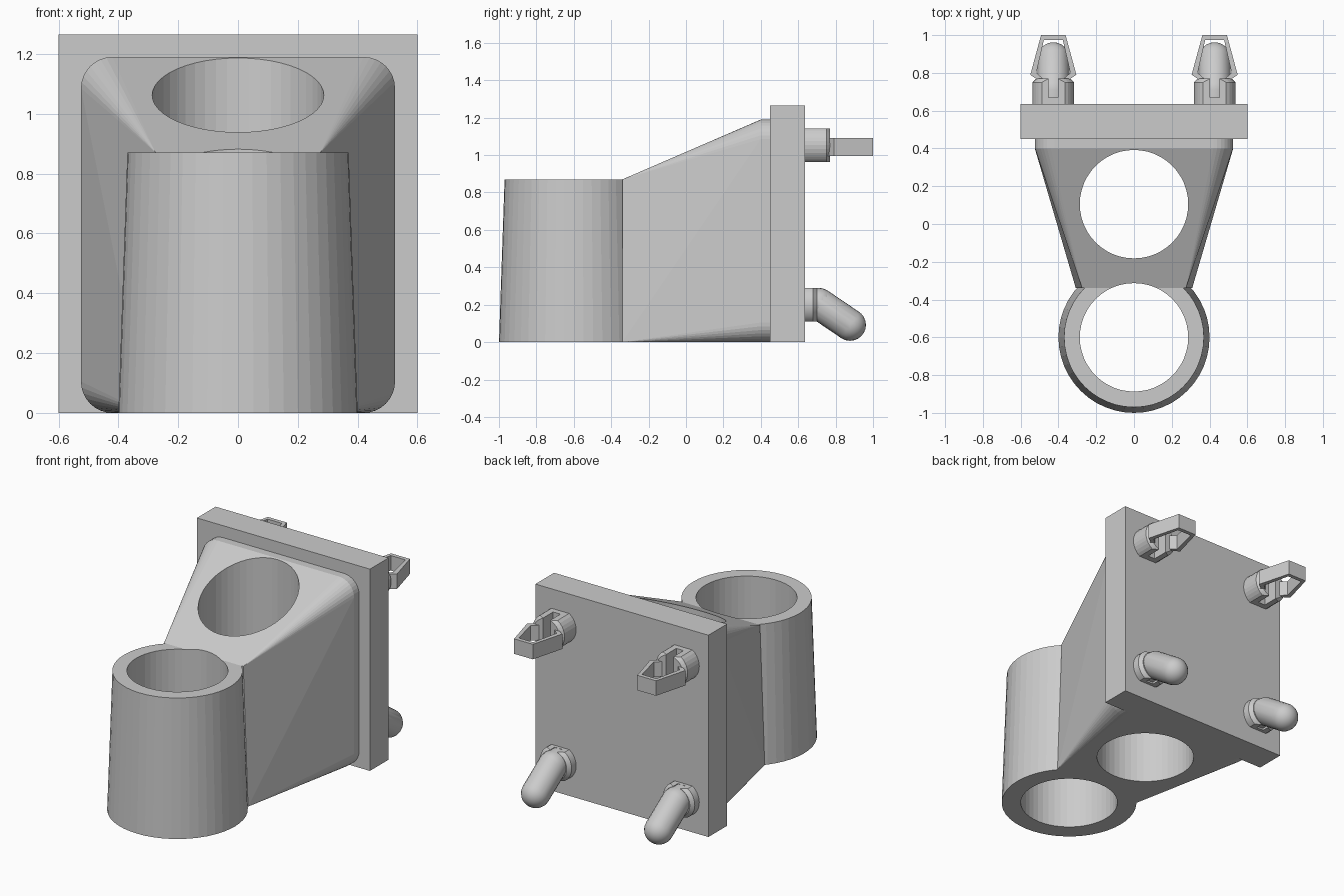
import bpy, bmesh, math
from mathutils import Vector

if "Cube" in bpy.data.objects:
    bpy.data.objects.remove(bpy.data.objects["Cube"])


def finish(name, bm, smooth=False):
    bmesh.ops.recalc_face_normals(bm, faces=bm.faces)
    me = bpy.data.meshes.new(name)
    bm.to_mesh(me)
    bm.free()
    for p in me.polygons:
        p.use_smooth = smooth
    ob = bpy.data.objects.new(name, me)
    bpy.context.collection.objects.link(ob)
    return ob


def add_hull(bm, pts):
    t = bmesh.new()
    for p in pts:
        t.verts.new(p)
    res = bmesh.ops.convex_hull(t, input=t.verts)
    junk = [g for g in res["geom_interior"] if isinstance(g, bmesh.types.BMVert)]
    bmesh.ops.delete(t, geom=junk, context='VERTS')
    bmesh.ops.dissolve_limit(t, angle_limit=0.002, verts=t.verts, edges=t.edges)
    me = bpy.data.meshes.new("tmp")
    t.to_mesh(me)
    t.free()
    bm.from_mesh(me)
    bpy.data.meshes.remove(me)


def tube(name, y, r1, r2, z0, z1, n=48):
    bm = bmesh.new()
    ring = lambda r, z: [(r * math.cos(2 * math.pi * i / n), y + r * math.sin(2 * math.pi * i / n), z) for i in range(n)]
    add_hull(bm, ring(r1, z0) + ring(r2, z1))
    return finish(name, bm)


def boolean(ob, other, op):
    m = ob.modifiers.new(op, 'BOOLEAN')
    m.object, m.operation, m.solver = other, op, 'EXACT'
    dg = bpy.context.evaluated_depsgraph_get()
    me = bpy.data.meshes.new_from_object(ob.evaluated_get(dg))
    ob.modifiers.clear()
    ob.data = me
    bpy.data.objects.remove(other)


# back plate
bm = bmesh.new()
add_hull(bm, [(x, y, z) for x in (-.6, .6) for y in (.45, .635) for z in (0, 1.265)])
finish("back_plate", bm)

# tapered bracket body: rounded rectangle blended to a narrow front
R, W, H = .105, .525, 1.19
pts = []
for cx, cz, a0 in ((W - R, H - R, 0), (R - W, H - R, 90), (R - W, R, 180), (W - R, R, 270)):
    for i in range(9):
        a = math.radians(a0 + i * 90 / 8)
        pts += [(cx + R * math.cos(a), y, cz + R * math.sin(a)) for y in (.40, .455)]
for s in (-1, 1):
    pts += [(s * .308, -.34, 0), (s * .275, -.34, .87)]
bm = bmesh.new()
add_hull(bm, pts)
holder = finish("tool_holder", bm)

# front sleeve, then both vertical bores
boolean(holder, tube("sleeve", -.6, .40, .37, 0, .87), 'UNION')
for y in (-.6, .105):
    boolean(holder, tube("bore", y, .287, .287, -.2, 1.5), 'DIFFERENCE')


def add_stub(bm, x, z, split_y, end_y):
    # round base with flattened top and bottom, split into two ears
    def ring(r, y, side=0):
        out = []
        for i in range(32):
            a = 2 * math.pi * i / 32
            px = r * math.cos(a)
            pz = max(-.09, min(.09, r * math.sin(a)))
            if side and px * side < .025:
                px = side * .025
            out.append((x + px, y, z + pz))
        return out
    add_hull(bm, ring(.11, .63) + ring(.11, split_y))
    for s in (-1, 1):
        add_hull(bm, ring(.11, split_y, s) + ring(.11, end_y - .02, s) + ring(.09, end_y, s))


def snap_clip(name, x, z):
    bm = bmesh.new()
    add_stub(bm, x, z, .67, .77)
    half = [(.065, 1), (.122, .79), (.085, .765), (.085, .69), (.055, .69),
            (.055, .77), (.09, .80), (.05, .975)]
    outline = half + [(-a, b) for a, b in reversed(half)]
    zc = 1.043
    lo = [bm.verts.new((x + a, b, zc - .047)) for a, b in outline]
    hi = [bm.verts.new((x + a, b, zc + .047)) for a, b in outline]
    n, k = len(outline), len(half)
    for i in range(n):
        j = (i + 1) % n
        bm.faces.new((lo[i], lo[j], hi[j], hi[i])) if i not in (k - 1, n - 1) else None
    # closing walls at the tip
    bm.faces.new((lo[k - 1], lo[k], hi[k], hi[k - 1]))
    bm.faces.new((lo[n - 1], lo[0], hi[0], hi[n - 1]))
    for v in (lo, hi):
        # strips along both arms plus the tip bar
        for i in range(k // 2 - 1):
            bm.faces.new((v[i], v[i + 1], v[k - 2 - i], v[k - 1 - i]))
            bm.faces.new((v[n - 1 - i], v[n - 2 - i], v[n - k + 1 + i], v[n - k + i]))
        bm.faces.new((v[0], v[k - 1], v[k], v[n - 1]))
    return finish(name, bm)


def bent_peg(name, x):
    bm = bmesh.new()
    add_stub(bm, x, .2, .655, .70)
    r = .085

    def ball(c, n=12, m=24):
        c = Vector(c)
        return [c + Vector((r * math.sin(math.pi * i / n) * math.cos(2 * math.pi * j / m),
                            r * math.cos(math.pi * i / n),
                            r * math.sin(math.pi * i / n) * math.sin(2 * math.pi * j / m)))
                for i in range(n + 1) for j in range(m if 0 < i < n else 1)]
    elbow = (x, .71, .205)
    root = [(x + r * math.cos(2 * math.pi * j / 24), .63, .205 + r * math.sin(2 * math.pi * j / 24)) for j in range(24)]
    add_hull(bm, root + ball(elbow))
    add_hull(bm, ball(elbow) + ball((x, .877, .092)))
    ob = finish(name, bm)
    bpy.context.view_layer.objects.active = ob
    ob.select_set(True)
    bpy.ops.object.shade_smooth_by_angle(angle=math.radians(30))
    ob.select_set(False)
    return ob


# pegs on the rear: snap clips above, bent pegs below
for side, x in (("left", -.427), ("right", .427)):
    snap_clip("snap_clip_" + side, x, 1.053)
    bent_peg("bent_peg_" + side, x)
